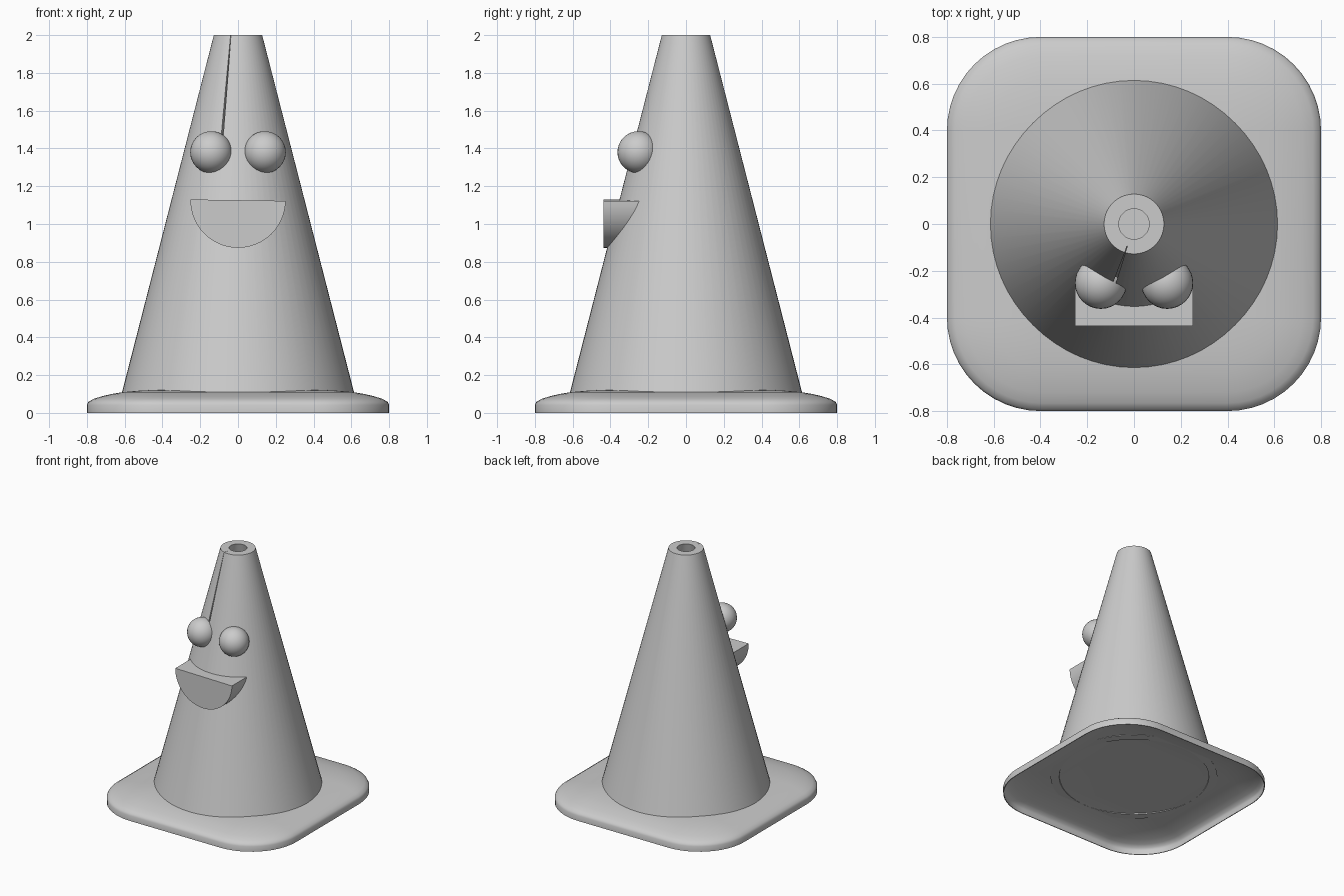
import bpy, bmesh, math
from mathutils import Vector

cube = bpy.data.objects.get("Cube")
if cube:
    bpy.data.objects.remove(cube, do_unlink=True)

COLOUR = (0.6, 0.6, 0.6, 1)
grey = bpy.data.materials.new("plain grey")
grey.use_nodes = True
grey.diffuse_color = COLOUR
grey.node_tree.nodes["Principled BSDF"].inputs["Base Color"].default_value = COLOUR


def smooth(obj):
    bpy.ops.object.select_all(action='DESELECT')
    obj.select_set(True)
    bpy.context.view_layer.objects.active = obj
    bpy.ops.object.shade_smooth_by_angle(angle=math.radians(35))


def finish(bm, name):
    """Turn a bmesh into a named, smooth-shaded object."""
    bmesh.ops.recalc_face_normals(bm, faces=bm.faces)
    mesh = bpy.data.meshes.new(name)
    bm.to_mesh(mesh)
    bm.free()
    mesh.materials.append(grey)
    obj = bpy.data.objects.new(name, mesh)
    bpy.context.collection.objects.link(obj)
    smooth(obj)
    return obj


def loft(name, loops, hollow=False):
    """Skin a stack of equal-length loops; cap the ends, or join them if hollow."""
    bm = bmesh.new()
    rings = [[bm.verts.new(p) for p in loop] for loop in loops]
    if hollow:
        rings.append(rings[0])
    else:
        bm.faces.new(rings[0])
        bm.faces.new(rings[-1])
    for a, b in zip(rings, rings[1:]):
        for i in range(len(a)):
            j = (i + 1) % len(a)
            bm.faces.new((a[i], a[j], b[j], b[i]))
    return finish(bm, name)


def circle(r, z, n=64):
    return [(r * math.cos(2 * math.pi * i / n), r * math.sin(2 * math.pi * i / n), z)
            for i in range(n)]


def rounded_square(inset, z, half=0.8, corner=0.4, steps=12):
    pts = []
    r = corner - inset
    for k in range(4):
        mid = math.radians(45 + 90 * k)
        cx = math.copysign(half - corner, math.cos(mid))
        cy = math.copysign(half - corner, math.sin(mid))
        for s in range(steps + 1):
            a = mid - math.pi / 4 + math.pi / 2 * s / steps
            pts.append((cx + r * math.cos(a), cy + r * math.sin(a), z))
    return pts


# Base plate: thin rounded-square shell, domed on top and open underneath
WALL = 0.006
outside = [(0, 0), (0, 0.042), (0.008, 0.058), (0.034, 0.074), (0.08, 0.088),
           (0.13, 0.1), (0.19, 0.11), (0.28, 0.118), (0.38, 0.122)]
inside = [(d + WALL, max(z - WALL, 0)) for d, z in reversed(outside)]
loft("base_plate", [rounded_square(d, z) for d, z in inside + outside])

# Hollow cone body standing on the dome, open at the tip
cone = loft("cone_body", [circle(0.6145, 0.108), circle(0.128, 2),
                          circle(0.065, 2), circle(0.5515, 0.108)], hollow=True)

# Narrow slit running down from the tip to the right eye
bm = bmesh.new()
for x, y, z, w in ((-0.039, -0.125, 2.01, 0.001), (-0.09, -0.27, 1.42, 0.006)):
    out = Vector((x, y, 0)).normalized()
    side = Vector((-out.y, out.x, 0))
    for u in (-w, w):
        for v in (0.02, -0.035):
            bm.verts.new(Vector((x, y, z)) + side * u + out * v)
bmesh.ops.convex_hull(bm, input=bm.verts)
cutter = finish(bm, "slit_cutter")
cutter.hide_render = True
cut = cone.modifiers.new("slit", 'BOOLEAN')
cut.operation = 'DIFFERENCE'
cut.solver = 'EXACT'
cut.object = cutter
bpy.context.view_layer.objects.active = cone
bpy.ops.object.modifier_apply(modifier=cut.name)
bpy.data.objects.remove(cutter, do_unlink=True)
smooth(cone)

# Ball eyes centred on the cone surface
for name, x in (("right_eye", -0.142), ("left_eye", 0.142)):
    bm = bmesh.new()
    bmesh.ops.create_uvsphere(bm, u_segments=32, v_segments=16, radius=0.111)
    bmesh.ops.translate(bm, verts=bm.verts, vec=(x, -0.252, 1.38))
    finish(bm, name)

# Mouth: half disc pushed out of the cone, tilted very slightly
TILT = 0.015
half = [(0.252 * math.cos(a), 1.126 - 0.252 * math.sin(a))
        for a in (math.pi * i / 32 + TILT for i in range(33))]
loft("mouth", [[(x, y, z) for x, z in half] for y in (-0.437, -0.2)])
